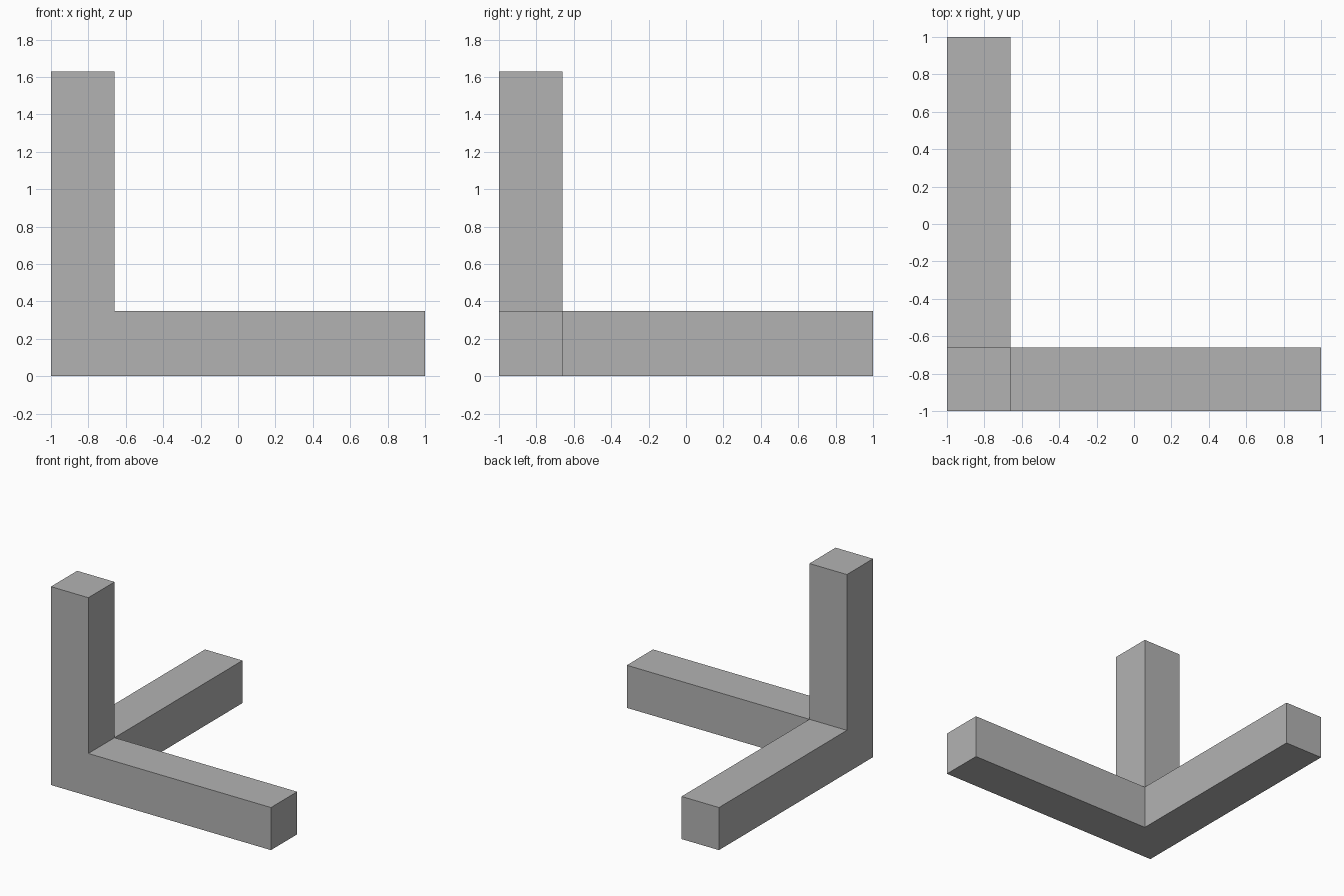
import bpy
import bmesh
import math
from mathutils import Vector, Matrix

cube = bpy.data.objects.get("Cube")
if cube:
    bpy.data.objects.remove(cube, do_unlink=True)

SIZE = Vector((0.34, 0.34, 0.35))       # beam thickness along each axis
TOTAL = Vector((2.0, 2.0, 1.63))        # full length of each beam
CORNER = Vector((-1.0, -1.0, 0.0))      # outer corner where the beams meet

# Single flat material
grey = bpy.data.materials.new("mid_grey")
grey.use_nodes = True
colour = (0.45, 0.45, 0.45, 1.0)
grey.diffuse_color = colour
grey.node_tree.nodes["Principled BSDF"].inputs["Base Color"].default_value = colour

# Corner block
bm = bmesh.new()
bmesh.ops.create_cube(
    bm, size=1.0,
    matrix=Matrix.Translation(CORNER + SIZE / 2) @ Matrix.Diagonal(SIZE.to_4d()))
bm.normal_update()

# Pull one beam out of the block along each positive axis
for axis in range(3):
    direction = Vector((0, 0, 0))
    direction[axis] = 1.0
    face = max(bm.faces, key=lambda f: (f.normal.dot(direction) > 0.9,
                                        f.calc_center_median()[axis]))
    grown = bmesh.ops.extrude_discrete_faces(bm, faces=[face])["faces"][0]
    bmesh.ops.translate(bm, verts=grown.verts,
                        vec=direction * (TOTAL[axis] - SIZE[axis]))
    bm.normal_update()

# Merge coplanar faces into clean L-shaped sides
bmesh.ops.dissolve_limit(bm, angle_limit=math.radians(1),
                         verts=bm.verts[:], edges=bm.edges[:])
bmesh.ops.recalc_face_normals(bm, faces=bm.faces[:])

mesh = bpy.data.meshes.new("three_axis_beams")
bm.to_mesh(mesh)
bm.free()
mesh.materials.append(grey)
beams = bpy.data.objects.new("three_axis_beams", mesh)
bpy.context.collection.objects.link(beams)
